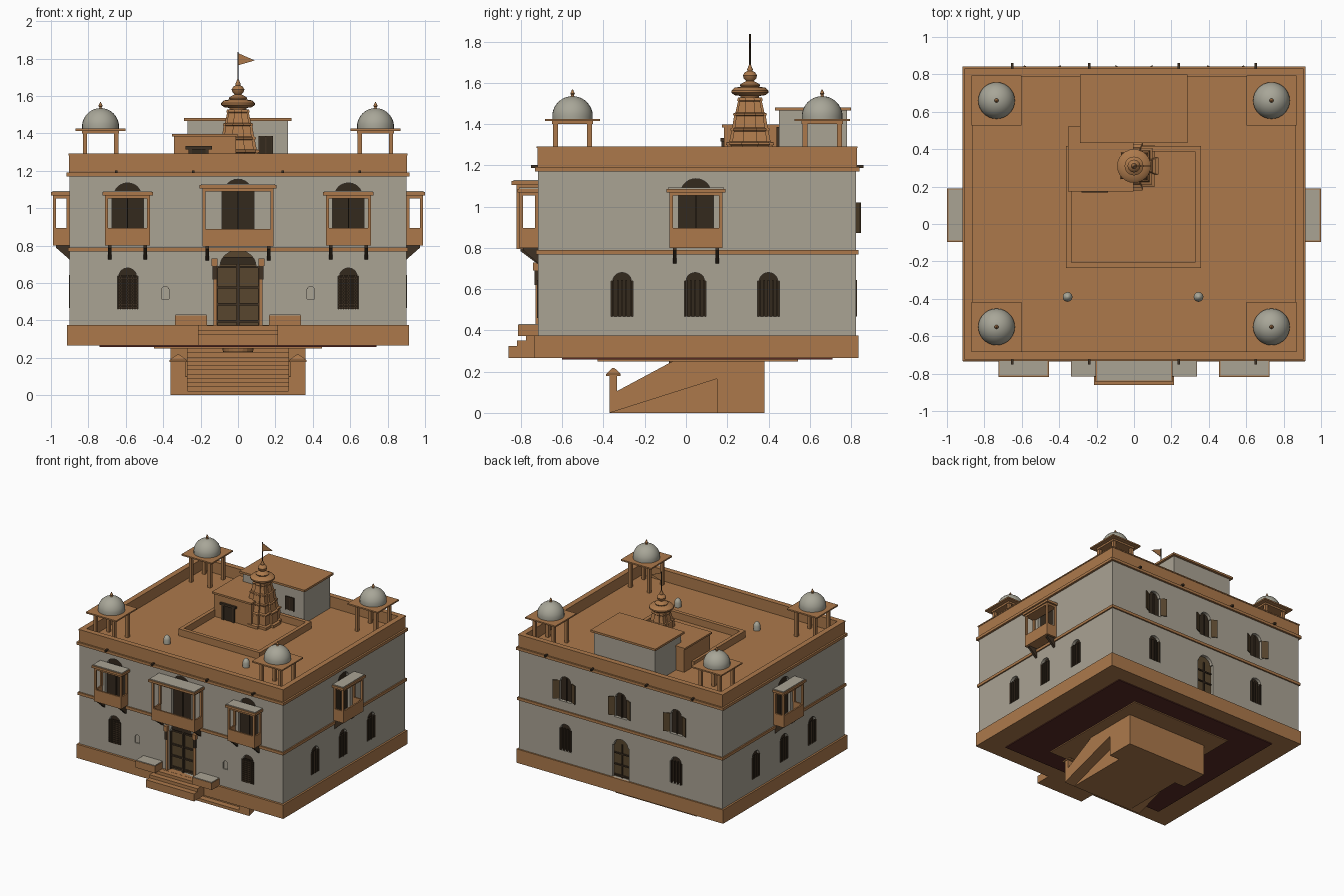
import bpy, bmesh, math
from mathutils import Vector

if "Cube" in bpy.data.objects:
    bpy.data.objects.remove(bpy.data.objects["Cube"])

def srgb(r, g, b):
    f = lambda c: (c / 255 / 12.92) if c < 10 else ((c / 255 + 0.055) / 1.055) ** 2.4
    return (f(r), f(g), f(b), 1)

MATS = {}
for mname, col in {"sandstone": (172, 121, 75), "plaster": (170, 163, 148), "dome_stone": (168, 166, 152),
                   "dark_wood": (62, 49, 35), "door_wood": (88, 70, 46), "shadow_brown": (52, 41, 29),
                   "dark_red": (88, 42, 36)}.items():
    MATS[mname] = bpy.data.materials.new(mname)
    MATS[mname].diffuse_color = srgb(*col)

parts = {}
def bm_of(name, mat):
    if name not in parts:
        parts[name] = (bmesh.new(), mat)
    return parts[name][0]

def box(name, mat, x0, x1, y0, y1, z0, z1):
    prism(name, mat, [(x0, y0), (x1, y0), (x1, y1), (x0, y1)], lambda p, t: (p[0], p[1], t), z0, z1)

def prism(name, mat, pts, fn, t0, t1):
    """Extrude a 2D outline between t0 and t1, placed in space by fn(p, t)."""
    bm = bm_of(name, mat)
    a = [bm.verts.new(fn(p, t0)) for p in pts]
    b = [bm.verts.new(fn(p, t1)) for p in pts]
    n = len(pts)
    fs = [bm.faces.new(a), bm.faces.new(b)]
    fs += [bm.faces.new((a[i], a[(i + 1) % n], b[(i + 1) % n], b[i])) for i in range(n)]
    bmesh.ops.recalc_face_normals(bm, faces=fs)

def loft(name, mat, rings):
    bm = bm_of(name, mat)
    vs = [[bm.verts.new(p) for p in r] for r in rings]
    n = len(vs[0])
    fs = [bm.faces.new(vs[0]), bm.faces.new(vs[-1])]
    for a, b in zip(vs, vs[1:]):
        fs += [bm.faces.new((a[i], a[(i + 1) % n], b[(i + 1) % n], b[i])) for i in range(n)]
    bmesh.ops.recalc_face_normals(bm, faces=fs)

def lathe(name, mat, x, y, prof, n=24):
    loft(name, mat, [[(x + r * math.cos(2 * math.pi * i / n), y + r * math.sin(2 * math.pi * i / n), z)
                      for i in range(n)] for r, z in prof])

def ring(name, mat, x0, x1, y0, y1, z0, z1, t):
    for s in ((x0, x1, y0, y0 + t), (x0, x1, y1 - t, y1), (x0, x0 + t, y0 + t, y1 - t), (x1 - t, x1, y0 + t, y1 - t)):
        box(name, mat, *s, z0, z1)

# Wall frames: u along the wall, d outward, z up
XW, YF, YB = 0.90, -0.717, 0.825
WALL = {"front": lambda u, d, z: (u, YF - d, z), "back": lambda u, d, z: (u, YB + d, z),
        "right": lambda u, d, z: (XW + d, u, z), "left": lambda u, d, z: (-XW - d, u, z)}

def wbox(name, mat, w, u0, u1, d0, d1, z0, z1):
    prism(name, mat, [(u0, z0), (u1, z0), (u1, z1), (u0, z1)], lambda p, t: WALL[w](p[0], t, p[1]), d0, d1)

def arch_pts(u, hw, z0, z1):
    rise = hw * 0.75
    zs = z1 - rise
    pts = [(u - hw, z0), (u + hw, z0), (u + hw, zs)]
    pts += [(u + hw * .84 * math.cos(a * math.pi / 12), zs + rise * math.sin(a * math.pi / 12)) for a in range(13)]
    return pts + [(u - hw, zs)]

def opening(w, u, hw, z0, z1, mat="shadow_brown", depth=0.03):
    """Recess cut in the wall with a dark panel at its back."""
    f = lambda p, t: WALL[w](p[0], t, p[1])
    prism("opening_cutter", "plaster", arch_pts(u, hw, z0, z1), f, -depth, 0.05)
    prism(mat + "_opening_panels", mat, arch_pts(u, hw, z0, z1), f, -depth - 0.002, -depth + 0.006)

def grille(w, u, hw, z0, z1, bars, rows):
    for i in range(bars):
        c = u + hw * (-1 + 2 * (i + .5) / bars)
        wbox("window_bars", "dark_wood", w, c - .004, c + .004, -0.012, 0.004, z0, z1 - hw * .5)
    for i in range(rows):
        c = z0 + (z1 - hw * .7 - z0) * (i + .5) / rows
        wbox("window_bars", "dark_wood", w, u - hw, u + hw, -0.01, 0.002, c - .003, c + .003)

def balcony(w, u, hw, depth, z0, ztop, roof_out, arch_top):
    n, s = "balconies", "sandstone"
    wbox(n, s, w, u - hw, u + hw, 0, depth, z0, z0 + .015)
    wbox(n, s, w, u - hw, u + hw, depth - .012, depth, z0 + .015, z0 + .095)
    for k in (-1, 1):
        a, b = sorted((u + k * hw, u + k * (hw - .012)))
        wbox(n, s, w, a, b, 0, depth - .012, z0 + .015, z0 + .095)
        for d in (0, depth - .016):
            a, b = sorted((u + k * hw, u + k * (hw - .016)))
            wbox("balcony_posts", s, w, a, b, d, d + .016, z0 + .095, ztop - .02)
        # sloping brackets
        c = u + k * (hw - .025)
        prism("balcony_brackets", "dark_wood", [(0, z0 - .075), (0, z0), (depth * .8, z0), (depth * .8, z0 - .012)],
              lambda p, t: WALL[w](t, p[0], p[1]), c - .009, c + .009)
    wbox(n, s, w, u - hw, u + hw, 0, depth, ztop - .035, ztop - .02)
    wbox("balcony_roofs", s, w, u - hw - .015, u + hw + .015, 0, roof_out, ztop - .02, ztop - .002)
    wbox("balcony_roof_tops", "plaster", w, u - hw - .008, u + hw + .008, 0, roof_out - .008, ztop - .002, ztop + .004)
    opening(w, u, .085, z0 + .015, arch_top)
    wbox("window_bars", "dark_wood", w, u - .003, u + .003, -.025, -.015, z0 + .015, arch_top - .06)

# Main block, plinth and bands
box("house_walls", "plaster", -XW, XW, YF, YB, .37, 1.18)
box("plinth", "sandstone", -.915, .915, -.735, .837, .265, .375)
ring("string_course", "sandstone", -.91, .91, -.728, .836, .768, .79, .03)
ring("cornice", "sandstone", -.917, .917, -.733, .841, 1.17, 1.192, .04)
ring("parapet", "sandstone", -.903, .903, -.72, .828, 1.19, 1.285, .035)
ring("parapet_coping", "sandstone", -.907, .907, -.724, .832, 1.283, 1.292, .043)
box("roof_terrace", "sandstone", -.88, .88, -.70, .81, 1.175, 1.2)
box("base_panel", "dark_red", -.74, .74, -.6, .71, .258, .266)
box("base_inner_panel", "sandstone", -.45, .45, -.43, .544, .25, .259)

# Lower stair
N = 11
for i in range(N):
    box("lower_steps", "sandstone", -.27, .27, -.37 + .52 * i / N, -.37 + .52 * (i + 1) / N, 0, .25 * (i + 1) / N)
box("stair_landing", "sandstone", -.36, .36, .15, .38, 0, .255)
lathe("stair_disc", "sandstone", 0, 0, [(.08, .232), (.085, .255)], 20)
for k in (-1, 1):
    a, b = sorted((k * .27, k * .36))
    prism("stair_cheeks", "sandstone", [(-.37, 0), (-.37, .1), (-.345, .1), (-.065, .25), (.15, .255), (.15, .165)],
          lambda p, t: (t, p[0], p[1]), a, b)
    box("stair_posts", "sandstone", k * .32 - .04, k * .32 + .04, -.37, -.335, .095, .18)
    c = k * .32
    loft("stair_post_caps", "sandstone", [[(c + sx * h, -.352 + sy * g, z) for sx, sy in ((-1, -1), (1, -1), (1, 1), (-1, 1))]
         for h, g, z in ((.046, .035, .178), (.046, .035, .188), (.02, .016, .208), (.004, .004, .218))])
    # Seats beside the entrance
    a, b = sorted((k * .165, k * .338))
    box("entrance_seats", "sandstone", a, b, -.815, -.71, .372, .427)
    box("entrance_seat_tops", "plaster", a + .003, b - .003, -.812, -.71, .427, .432)

# Entrance steps
for i, z in enumerate((.325, .35, .374)):
    box("entrance_steps", "sandstone", -.213, .213, -.86 + .042 * i, -.72, .265, z)

# Front door with panels, rails and jambs
opening("front", 0, .115, .375, .775, "door_wood", .04)
for c in (-.115, 0, .115):
    wbox("door_rails", "dark_wood", "front", c - .007, c + .007, -.035, -.02, .375, .7)
for z in (.39, .48, .57, .68):
    wbox("door_rails", "dark_wood", "front", -.11, .11, -.035, -.024, z, z + .012)
wbox("door_head", "shadow_brown", "front", -.105, .105, -.035, -.015, .7, .74)
for k in (-1, 1):
    a, b = sorted((k * .113, k * .132))
    wbox("door_jambs", "sandstone", "front", a, b, 0, .012, .375, .7)
    a, b = sorted((k * .11, k * .142))
    wbox("door_jamb_corbels", "sandstone", "front", a, b, 0, .025, .69, .73)
    wbox("door_jamb_brackets", "dark_wood", "front", a + .006, b - .006, 0, .018, .62, .69)
    # Front windows and niches
    opening("front", k * .59, .055, .46, .68)
    grille("front", k * .59, .052, .46, .67, 8, 11)
    opening("front", k * .39, .02, .515, .582, "plaster", .015)

# Side and back windows
for w in ("left", "right"):
    for u in (-.31, .045, .40):
        opening(w, u, .053, .467, .68)
        grille(w, u, .053, .467, .67, 5, 0)
for u in (-.49, 0, .49):
    opening("back", u, .055, .86, 1.06)
    wbox("window_bars", "dark_wood", "back", u - .004, u + .004, -.02, -.01, .86, 1.04)
    for k in (-1, 1):
        prism("back_shutters", "door_wood", [(u + k * .052, 0), (u + k * .056, -.004), (u + k * .1, .018), (u + k * .098, .024)],
              lambda p, t: WALL["back"](p[0], p[1], t), .872, 1.02)
    if u:
        opening("back", u, .053, .467, .68)
        grille("back", u, .053, .467, .67, 4, 0)
opening("back", 0, .075, .375, .69, "door_wood")
for z in (.385, .47, .56):
    wbox("door_rails", "dark_wood", "back", -.07, .07, -.026, -.015, z, z + .01)
wbox("door_rails", "dark_wood", "back", -.005, .005, -.026, -.014, .375, .64)

# Balconies
balcony("front", 0, .19, .105, .795, 1.125, .128, 1.155)
for k in (-1, 1):
    balcony("front", k * .59, .12, .09, .8, 1.088, .1, 1.135)
for w in ("left", "right"):
    balcony(w, .048, .128, .09, .8, 1.088, .1, 1.135)

# Water spouts
for w in ("front", "back"):
    for u in (-.65, -.24, .24, .65):
        wbox("water_spouts", "dark_wood", w, u - .007, u + .007, 0, .035, 1.188, 1.202)

# Corner pavilions
for x in (-.735, .735):
    for y in (-.55, .66):
        for i in (-1, 1):
            for j in (-1, 1):
                box("pavilion_posts", "sandstone", x + i * .083 - .012, x + i * .083 + .012,
                    y + j * .083 - .012, y + j * .083 + .012, 1.19, 1.42)
        box("pavilion_beams", "sandstone", x - .1, x + .1, y - .1, y + .1, 1.4, 1.418)
        box("pavilion_eaves", "sandstone", x - .134, x + .134, y - .134, y + .134, 1.414, 1.425)
        lathe("pavilion_domes", "dome_stone", x, y, [(.098, 1.424), (.098, 1.435)] +
              [(.098 * math.cos(a * math.pi / 20) + .001, 1.435 + .1 * math.sin(a * math.pi / 20)) for a in range(1, 11)], 28)
        lathe("pavilion_finials", "sandstone", x, y, [(.012, 1.53), (.006, 1.54), (.011, 1.547), (.002, 1.568)], 12)

# Roof room
box("roof_room", "plaster", -.27, .268, .45, .78, 1.19, 1.467)
box("roof_room_slab", "sandstone", -.289, .287, .432, .8, 1.465, 1.481)
box("roof_room_door", "shadow_brown", .11, .185, .443, .452, 1.28, 1.385)
for x in (.11, .145, .18):
    box("roof_room_door_frame", "dark_wood", x, x + .007, .438, .45, 1.28, 1.385)

# Shrine hall and low court wall
ring("court_wall", "sandstone", -.363, .357, -.235, .418, 1.19, 1.255, .03)
box("shrine_hall", "sandstone", -.343, -.01, .185, .512, 1.19, 1.385)
box("shrine_hall_slab", "sandstone", -.353, -.004, .175, .52, 1.383, 1.397)
box("shrine_door", "shadow_brown", -.255, -.165, .178, .187, 1.2, 1.325)
box("shrine_door_lintel", "dark_wood", -.28, -.14, .168, .187, 1.315, 1.332)
for x in (-.265, -.175):
    box("shrine_door_jambs", "dark_wood", x, x + .018, .172, .187, 1.2, 1.32)

# Ribbed shrine tower
quad = [(1, -.35), (1, .35), (.86, .35), (.86, .84), (.35, .84)]
plan = [(x, y) for x, y in quad[1:]] + [(-y, x) for x, y in quad] + [(-x, -y) for x, y in quad] + [(y, -x) for x, y in quad] + quad[:1]
levels = [(.13, 1.19), (.13, 1.22), (.112, 1.225), (.108, 1.295), (.116, 1.3), (.116, 1.31), (.1, 1.315), (.09, 1.365), (.095, 1.37),
          (.095, 1.378), (.086, 1.383), (.077, 1.44), (.082, 1.444), (.08, 1.452), (.07, 1.456), (.058, 1.51), (.062, 1.515), (.058, 1.528)]
loft("shrine_tower", "sandstone", [[(x * h, .31 + y * h, z) for x, y in plan] for h, z in levels])
lathe("tower_crown", "sandstone", 0, .31, [(.045, 1.525), (.045, 1.536), (.075, 1.54), (.09, 1.552), (.09, 1.562), (.075, 1.576),
      (.045, 1.581), (.05, 1.59), (.035, 1.6), (.018, 1.608), (.03, 1.62), (.034, 1.635), (.026, 1.65), (.012, 1.657), (.014, 1.665), (.003, 1.69)])
lathe("flag_pole", "dark_wood", 0, .31, [(.004, 1.67), (.004, 1.836)], 8)
prism("flag", "sandstone", [(.003, 1.765), (.09, 1.79), (.003, 1.828)], lambda p, t: (p[0], t, p[1]), .308, .312)

# Roof urns
for x in (-.355, .345):
    lathe("roof_urns", "dome_stone", x, -.39, [(.026, 1.195), (.026, 1.235), (.022, 1.25), (.012, 1.262), (.003, 1.268)], 16)

# Turn every part into an object
objs = {}
for name, (bm, mat) in parts.items():
    me = bpy.data.meshes.new(name)
    bm.to_mesh(me)
    bm.free()
    me.materials.append(MATS[mat])
    ob = objs[name] = bpy.data.objects.new(name, me)
    bpy.context.collection.objects.link(ob)
    if name in ("pavilion_domes", "pavilion_finials", "tower_crown", "roof_urns", "flag_pole"):
        bpy.ops.object.select_all(action='DESELECT')
        ob.select_set(True)
        bpy.context.view_layer.objects.active = ob
        bpy.ops.object.shade_smooth_by_angle(angle=math.radians(40))

# Cut the openings out of the walls
walls, cutter = objs["house_walls"], objs["opening_cutter"]
cutter.hide_render = True
mod = walls.modifiers.new("openings", 'BOOLEAN')
mod.operation, mod.solver, mod.object = 'DIFFERENCE', 'EXACT', cutter
bpy.context.view_layer.objects.active = walls
bpy.ops.object.modifier_apply(modifier=mod.name)
bpy.data.objects.remove(cutter)

for m in bpy.data.materials:
    if m.users and not m.is_grease_pencil:
        m.use_nodes = True
        m.node_tree.nodes["Principled BSDF"].inputs["Base Color"].default_value = m.diffuse_color
